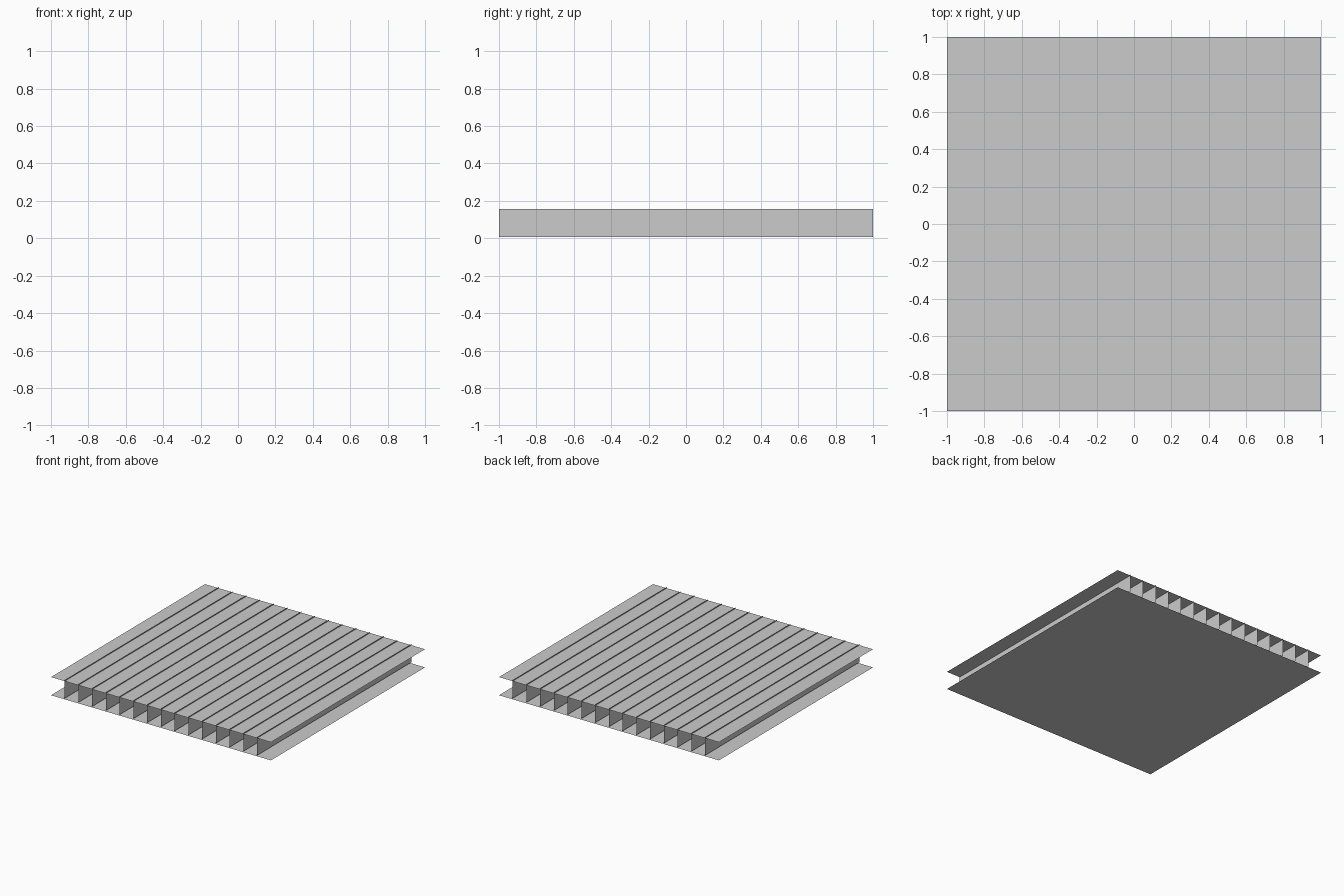
import bpy

if "Cube" in bpy.data.objects:
    bpy.data.objects.remove(bpy.data.objects["Cube"])

TOP = 0.149             # height of the upper sheet
WEB_LOW, WEB_HIGH = 0.008, 0.157


def sheet(name, corners):
    """One thin flat rectangular panel."""
    mesh = bpy.data.meshes.new(name)
    mesh.from_pydata(corners, [], [(0, 1, 2, 3)])
    obj = bpy.data.objects.new(name, mesh)
    bpy.context.collection.objects.link(obj)
    return obj


# Upper and lower skins
for name, z in (("lower_sheet", 0), ("upper_sheet", TOP)):
    sheet(name, [(-1, -1, z), (1, -1, z), (1, 1, z), (-1, 1, z)])

# Fifteen upright webs, standing slightly proud of the upper skin
for i in range(-7, 8):
    x = i * 0.125
    sheet(f"web_{i + 8:02d}", [(x, -1, WEB_LOW), (x, 1, WEB_LOW),
                               (x, 1, WEB_HIGH), (x, -1, WEB_HIGH)])
